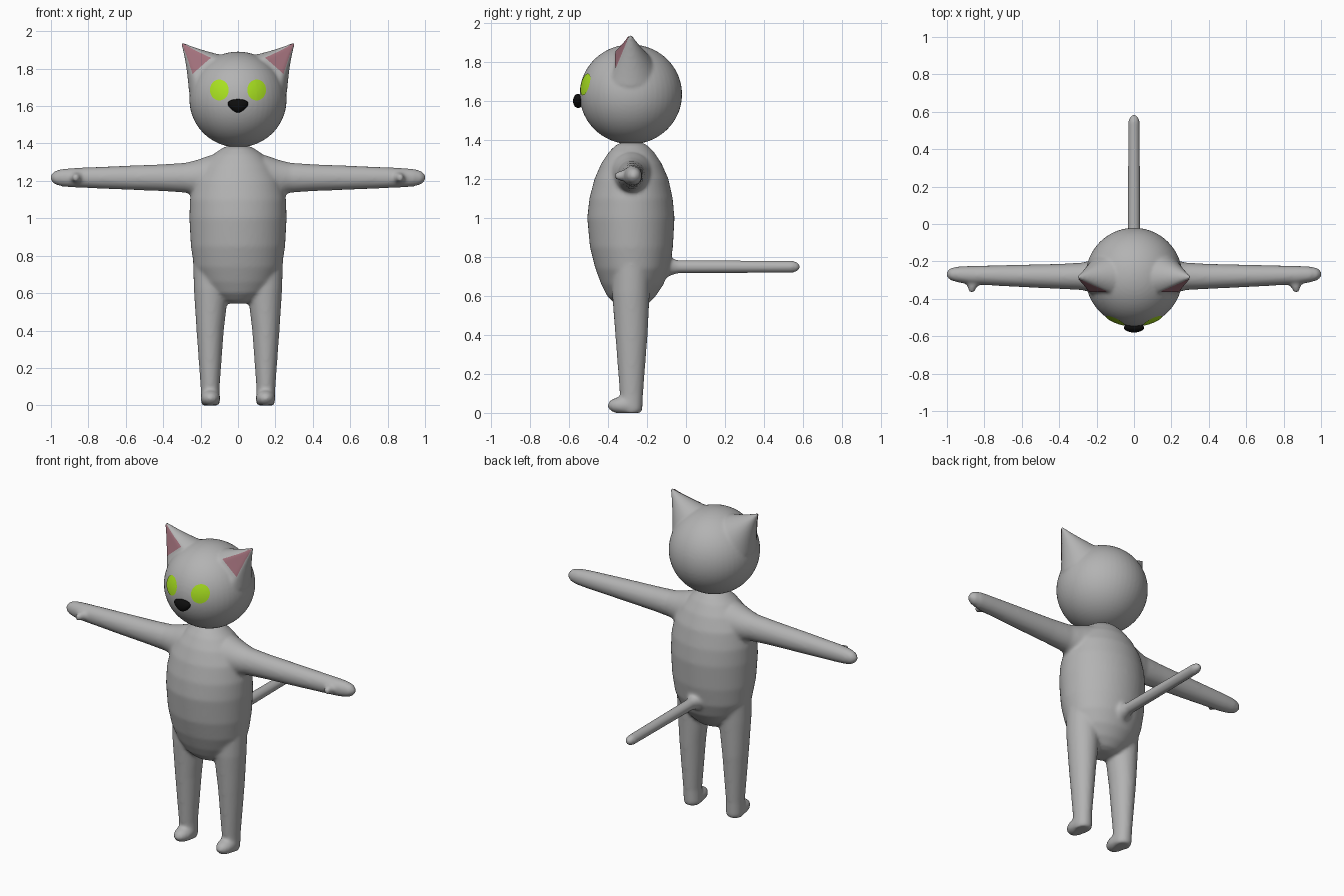
import bpy, bmesh, math
from mathutils import Vector, Matrix

if "Cube" in bpy.data.objects:
    bpy.data.objects.remove(bpy.data.objects["Cube"])

X, Y, Z = Vector((1, 0, 0)), Vector((0, 1, 0)), Vector((0, 0, 1))


def material(name, rgb):
    m = bpy.data.materials.new(name)
    m.diffuse_color = (*rgb, 1)
    m.use_nodes = True
    m.node_tree.nodes["Principled BSDF"].inputs["Base Color"].default_value = m.diffuse_color
    return m


GREY = material("grey_fur", (0.45, 0.45, 0.45))
PINK = material("ear_pink", (0.36, 0.165, 0.20))
GREEN = material("eye_green", (0.40, 0.76, 0.015))
BLACK = material("nose_black", (0.004, 0.004, 0.004))


def finish(bm, name, mat):
    bmesh.ops.recalc_face_normals(bm, faces=bm.faces)
    for f in bm.faces:
        f.smooth = True
    me = bpy.data.meshes.new(name)
    bm.to_mesh(me)
    bm.free()
    me.materials.append(mat)
    ob = bpy.data.objects.new(name, me)
    bpy.context.collection.objects.link(ob)
    return ob


def loft(bm, rings, u, v, n=32, clip=1.0):
    """Closed tube through rings of (centre, u radius, v radius)."""
    loops = []
    for c, a, b in rings:
        loop = []
        for i in range(n):
            t = math.tau * i / n
            loop.append(bm.verts.new(Vector(c) + u * a * math.cos(t)
                                     + v * b * max(math.sin(t), -clip)))
        loops.append(loop)
    for p, q in zip(loops, loops[1:]):
        for i in range(n):
            j = (i + 1) % n
            bm.faces.new((p[i], p[j], q[j], q[i]))
    bm.faces.new(loops[0])
    bm.faces.new(loops[-1])


def ball(bm, centre, radii):
    mat = Matrix.Translation(centre) @ Matrix.Diagonal((*radii, 1))
    return bmesh.ops.create_uvsphere(bm, u_segments=48, v_segments=32,
                                     radius=1, matrix=mat)["verts"]


def blend(ob, voxel, steps):
    """Fuse overlapping parts into one soft skin."""
    r = ob.modifiers.new("fuse", "REMESH")
    r.mode = "VOXEL"
    r.voxel_size = voxel
    r.use_smooth_shade = True
    s = ob.modifiers.new("soften", "SMOOTH")
    s.factor = 0.5
    s.iterations = steps


# Body: torso, limbs, feet and tail fused together
bm = bmesh.new()
torso = [(0.545, 0.05, -0.28, 0.05), (0.56, 0.10, -0.28, 0.085),
         (0.60, 0.155, -0.28, 0.125), (0.66, 0.20, -0.275, 0.16),
         (0.74, 0.235, -0.275, 0.19), (0.85, 0.252, -0.28, 0.213),
         (1.00, 0.26, -0.283, 0.224), (1.10, 0.257, -0.282, 0.214),
         (1.20, 0.235, -0.28, 0.19), (1.28, 0.19, -0.28, 0.155),
         (1.34, 0.135, -0.28, 0.115), (1.375, 0.085, -0.28, 0.08),
         (1.392, 0.04, -0.28, 0.04)]
loft(bm, [((0, y, z), rx, ry) for z, rx, y, ry in torso], X, Y, 48)

arm = [(0.15, -0.28, 0.11, 0.12), (0.22, -0.28, 0.088, 0.095),
       (0.28, -0.28, 0.073, 0.08), (0.40, -0.28, 0.067, 0.072),
       (0.65, -0.277, 0.058, 0.062), (0.88, -0.273, 0.049, 0.052),
       (0.94, -0.27, 0.043, 0.047), (0.98, -0.268, 0.033, 0.036),
       (0.997, -0.268, 0.02, 0.02), (1.003, -0.268, 0.008, 0.008)]
leg = [(0.76, 0.14, -0.28, 0.10, 0.10), (0.62, 0.143, -0.283, 0.093, 0.097),
       (0.40, 0.149, -0.28, 0.073, 0.083), (0.10, 0.149, -0.28, 0.051, 0.06),
       (0.02, 0.147, -0.28, 0.051, 0.057), (0.0, 0.147, -0.28, 0.045, 0.05)]
thumb = [(0.85, -0.27, 0.055, 0.035), (0.86, -0.32, 0.036, 0.029),
         (0.866, -0.345, 0.022, 0.023), (0.867, -0.366, 0.014, 0.016)]
for s in (1, -1):
    loft(bm, [((s * x, y, 1.217), ry, rz) for x, y, ry, rz in arm], Y, Z)
    loft(bm, [((s * x, y, z), rx, ry) for z, x, y, rx, ry in leg], X, Y)
    loft(bm, [((s * x, y, 1.217), rx, rz) for x, y, rx, rz in thumb], X, Z)
    for v in ball(bm, (s * 0.147, -0.315, 0.038), (0.053, 0.088, 0.046)):
        v.co.z = max(v.co.z, 0)
tail = [(-0.13, 0.07), (-0.08, 0.045), (-0.04, 0.034), (0.55, 0.031),
        (0.575, 0.022), (0.586, 0.008)]
loft(bm, [((0, y, 0.75), r, r) for y, r in tail], X, Z)
blend(finish(bm, "body", GREY), 0.01, 8)

# Head with pointed ears, flattened on their fronts
HEAD_C, HEAD_R = Vector((0, -0.283, 1.635)), Vector((0.26, 0.263, 0.256))
TIP, BASE = Vector((0.312, -0.285, 1.95)), Vector((0.155, -0.285, 1.77))
CLIP = 0.78


def ear_ring(t):
    return TIP.lerp(BASE, t), 0.143 * t ** 1.25, 0.13 * t ** 1.1


def mirror(co, s):
    return Vector((s * co.x, co.y, co.z))


bm = bmesh.new()
ball(bm, HEAD_C, HEAD_R)
ACROSS = Vector((0.75, 0, -0.66))
for s in (1, -1):
    rings = [ear_ring(t) for t in (0.01, 0.1, 0.25, 0.4, 0.55, 0.7, 0.85, 1)]
    loft(bm, [(mirror(c, s), a, b) for c, a, b in rings],
         mirror(ACROSS, s), Y, 40, CLIP)
head = finish(bm, "head", GREY)
blend(head, 0.009, 4)


def hug(ob):
    """Lay a thin painted patch on the head's skin."""
    w = ob.modifiers.new("hug", "SHRINKWRAP")
    w.target = head
    w.wrap_method = "NEAREST_SURFACEPOINT"
    w.wrap_mode = "ABOVE_SURFACE"
    w.offset = 0.004


for s, side in ((1, "left"), (-1, "right")):
    # Inner ear: triangular patch from near the tip to the ear root
    bm = bmesh.new()
    rows = []
    for i in range(15):
        t = 0.1 + 0.65 * i / 14
        c, a, b = ear_ring(t)
        rows.append([bm.verts.new(mirror(c + ACROSS * a * 0.68 * k / 6
                                         - Y * (b * CLIP + 0.004), s))
                     for k in range(-6, 7)])
    for p, q in zip(rows, rows[1:]):
        for k in range(12):
            bm.faces.new((p[k], p[k + 1], q[k + 1], q[k]))
    ear = finish(bm, side + "_inner_ear", PINK)
    hug(ear)

    # Eye: oval patch following the face
    bm = bmesh.new()
    bmesh.ops.create_circle(bm, cap_ends=True, cap_tris=True, segments=40,
                            radius=1)
    bmesh.ops.subdivide_edges(bm, edges=bm.edges, cuts=3, use_grid_fill=True)
    for v in bm.verts:
        x, z = s * 0.1 + 0.05 * v.co.x, 1.686 + 0.056 * v.co.y
        d = 1 - (x / HEAD_R.x) ** 2 - ((z - HEAD_C.z) / HEAD_R.z) ** 2
        v.co = (x, HEAD_C.y - HEAD_R.y * math.sqrt(d) - 0.004, z)
    eye = finish(bm, side + "_eye", GREEN)
    hug(eye)

# Open patches must face outward
for ob in bpy.data.objects:
    if "eye" in ob.name or "inner" in ob.name:
        if sum(p.normal.y for p in ob.data.polygons) > 0:
            ob.data.flip_normals()

# Nose: rounded wedge, broad on top
bm = bmesh.new()
for v in ball(bm, (0, 0, 0), (1, 1, 1)):
    x, y, z = v.co
    v.co = (0.051 * x * (1 + 0.4 * z), -0.554 + 0.026 * y, 1.601 + 0.036 * z)
finish(bm, "nose", BLACK)
